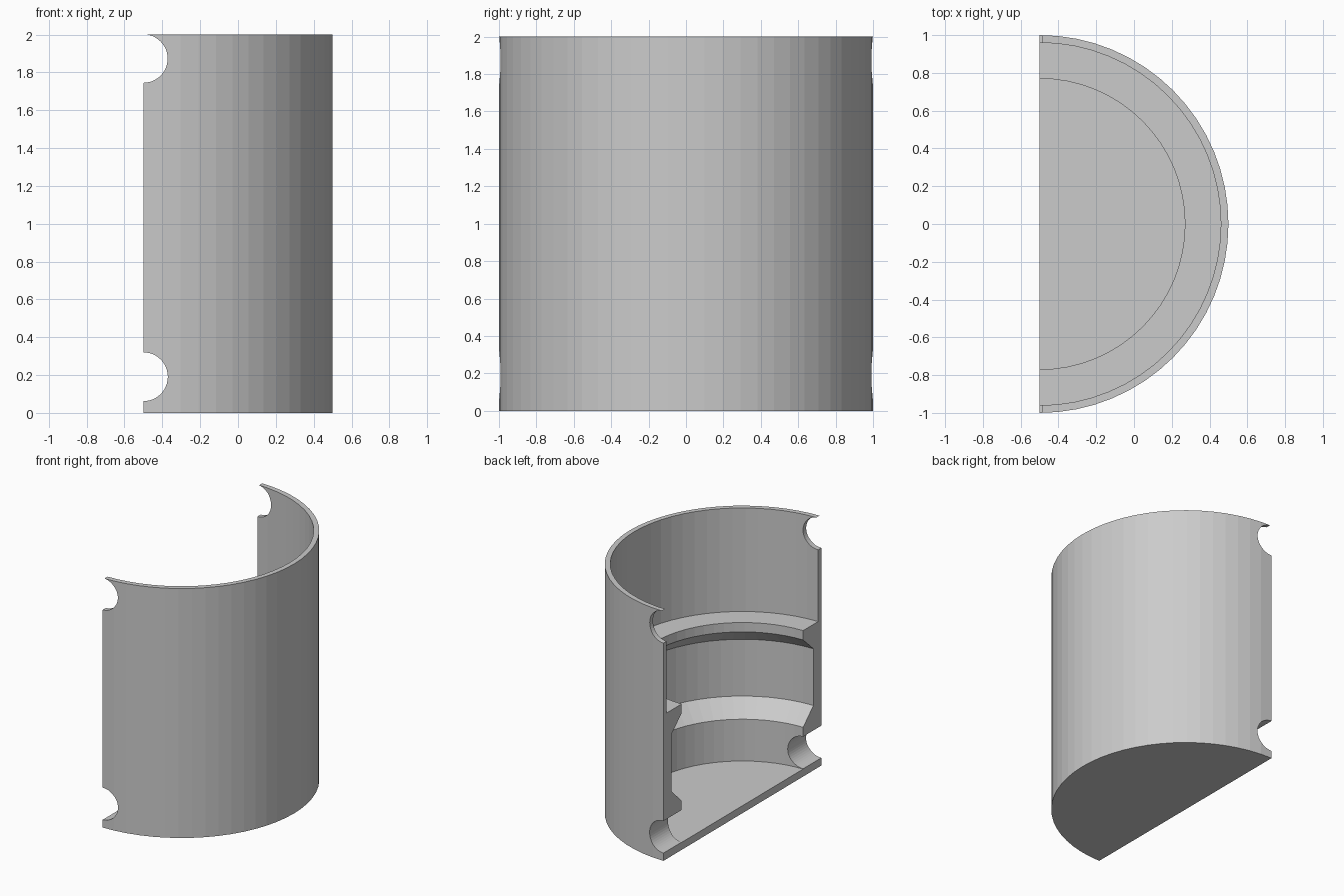
import bpy, bmesh
from math import pi
from mathutils import Matrix

if "Cube" in bpy.data.objects:
    bpy.data.objects.remove(bpy.data.objects["Cube"])

AXIS_X = -0.5   # the revolve axis lies in the cut plane
STEPS = 32      # facets around the half circle

# Cross-section (radius, height): floor, lower collar, groove, upper ledge, thin rim
PROFILE = [(0, 0), (1, 0), (1, 2), (0.96, 2), (0.96, 1.17), (0.77, 1.17),
           (0.77, 1.095), (0.90, 0.975), (0.90, 0.52), (0.77, 0.395),
           (0.77, 0.06), (0, 0.06)]


def new_object(name, bm):
    bmesh.ops.recalc_face_normals(bm, faces=bm.faces[:])
    mesh = bpy.data.meshes.new(name)
    bm.to_mesh(mesh)
    bm.free()
    obj = bpy.data.objects.new(name, mesh)
    bpy.context.collection.objects.link(obj)
    return obj


def hole_cutter(name, z, radius):
    bm = bmesh.new()
    place = Matrix.Translation((AXIS_X, 0, z)) @ Matrix.Rotation(pi / 2, 4, 'X')
    bmesh.ops.create_cone(bm, cap_ends=True, segments=48, radius1=radius,
                          radius2=radius, depth=2.6, matrix=place)
    obj = new_object(name, bm)
    obj.hide_render = True
    return obj


# Half housing: profile swept through 180 degrees, closed by the two cut faces
bm = bmesh.new()
start = bm.faces.new([bm.verts.new((AXIS_X, -r, z)) for r, z in PROFILE])
cap = start.copy()
bmesh.ops.spin(bm, geom=[start, *start.edges, *start.verts],
               cent=(AXIS_X, 0, 0), axis=(0, 0, 1), angle=pi,
               steps=STEPS, use_duplicate=False)
bmesh.ops.remove_doubles(bm, verts=bm.verts[:], dist=1e-5)
# Make sure both ends are capped exactly once
for side in (-1, 1):
    has_cap = any(len(f.verts) == len(PROFILE) and f.calc_center_median().y * side > 0
                  for f in bm.faces)
    if not has_cap:
        loop = [min(bm.verts, key=lambda v: (v.co.x - AXIS_X) ** 2
                    + (v.co.y - side * r) ** 2 + (v.co.z - z) ** 2)
                for r, z in PROFILE]
        bm.faces.new(loop)
housing = new_object("half_housing", bm)

# Round holes through the wall, halved by the cut plane
cutters = [hole_cutter("lower_hole_cutter", 0.191, 0.129),
           hole_cutter("upper_hole_cutter", 1.873, 0.128)]
for cutter in cutters:
    mod = housing.modifiers.new(cutter.name, 'BOOLEAN')
    mod.operation = 'DIFFERENCE'
    mod.solver = 'EXACT'
    mod.object = cutter

bpy.context.view_layer.objects.active = housing
for mod in list(housing.modifiers):
    bpy.ops.object.modifier_apply(modifier=mod.name)
for cutter in cutters:
    bpy.data.objects.remove(cutter)
